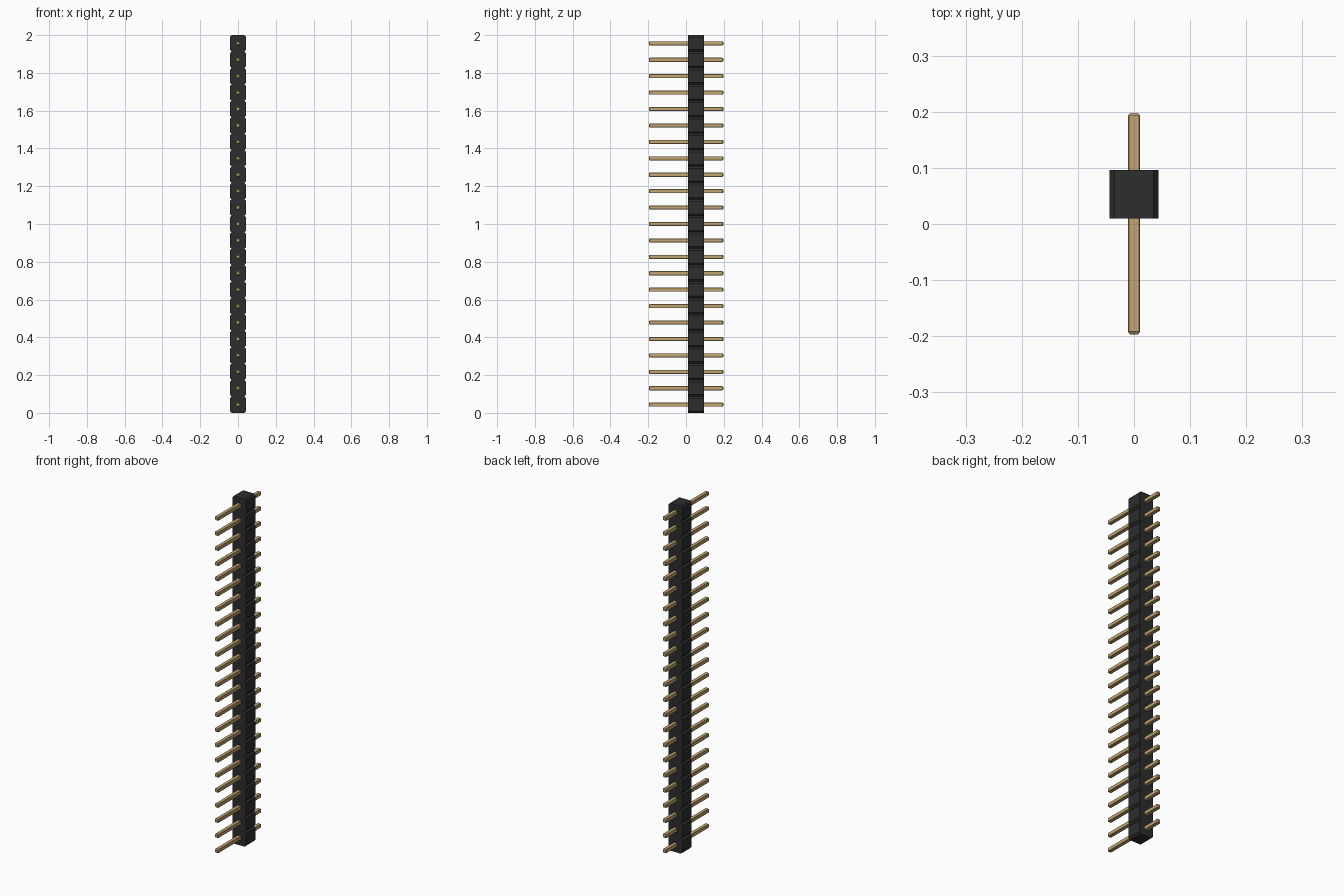
import bpy
import bmesh

default = bpy.data.objects.get("Cube")
if default:
    bpy.data.objects.remove(default, do_unlink=True)

PINS = 23
PITCH = 2 / PINS
HALF = PITCH / 2


def material(name, color):
    mat = bpy.data.materials.new(name)
    mat.use_nodes = True
    mat.diffuse_color = color
    mat.node_tree.nodes["Principled BSDF"].inputs["Base Color"].default_value = color
    return mat


def finish(bm, name, mat):
    bmesh.ops.remove_doubles(bm, verts=bm.verts[:], dist=0.0001)
    bmesh.ops.recalc_face_normals(bm, faces=bm.faces[:])
    mesh = bpy.data.meshes.new(name)
    bm.to_mesh(mesh)
    bm.free()
    mesh.materials.append(mat)
    obj = bpy.data.objects.new(name, mesh)
    bpy.context.collection.objects.link(obj)
    return obj


def octagon(half, cut_x, cut_z):
    a, b = half - cut_x, half - cut_z
    return [(-a, -half), (a, -half), (half, -b), (half, b),
            (a, half), (-a, half), (-half, b), (-half, -b)]


def loft(bm, outline, z, sections, open_sides=()):
    """Join scaled copies of an outline along y and cap both ends."""
    rings = [[bm.verts.new((x * s, y, z + h * s)) for x, h in outline]
             for y, s in sections]
    n = len(outline)
    for r0, r1 in zip(rings, rings[1:]):
        for i in range(n):
            if i not in open_sides:
                j = (i + 1) % n
                bm.faces.new((r0[i], r0[j], r1[j], r1[i]))
    bm.faces.new(rings[0])
    bm.faces.new(rings[-1])


black = material("black plastic", (0.026, 0.026, 0.027, 1))
gold = material("gold metal", (0.54, 0.38, 0.17, 1))

# Housing: a column of chamfered cells, open where neighbours meet
bm = bmesh.new()
for k in range(PINS):
    joined = ([0] if k > 0 else []) + ([4] if k < PINS - 1 else [])
    loft(bm, octagon(HALF, 0.009, 0.01), HALF + k * PITCH,
         [(0.01, 1), (0.096, 1)], joined)
finish(bm, "housing", black)

# Contact pins: square bars with softened edges and tapered tips
for k in range(PINS):
    bm = bmesh.new()
    loft(bm, octagon(0.0108, 0.002, 0.002), HALF + k * PITCH,
         [(-0.197, 0.65), (-0.192, 1), (0.193, 1), (0.198, 0.65)])
    finish(bm, f"pin_{k + 1}", gold)
